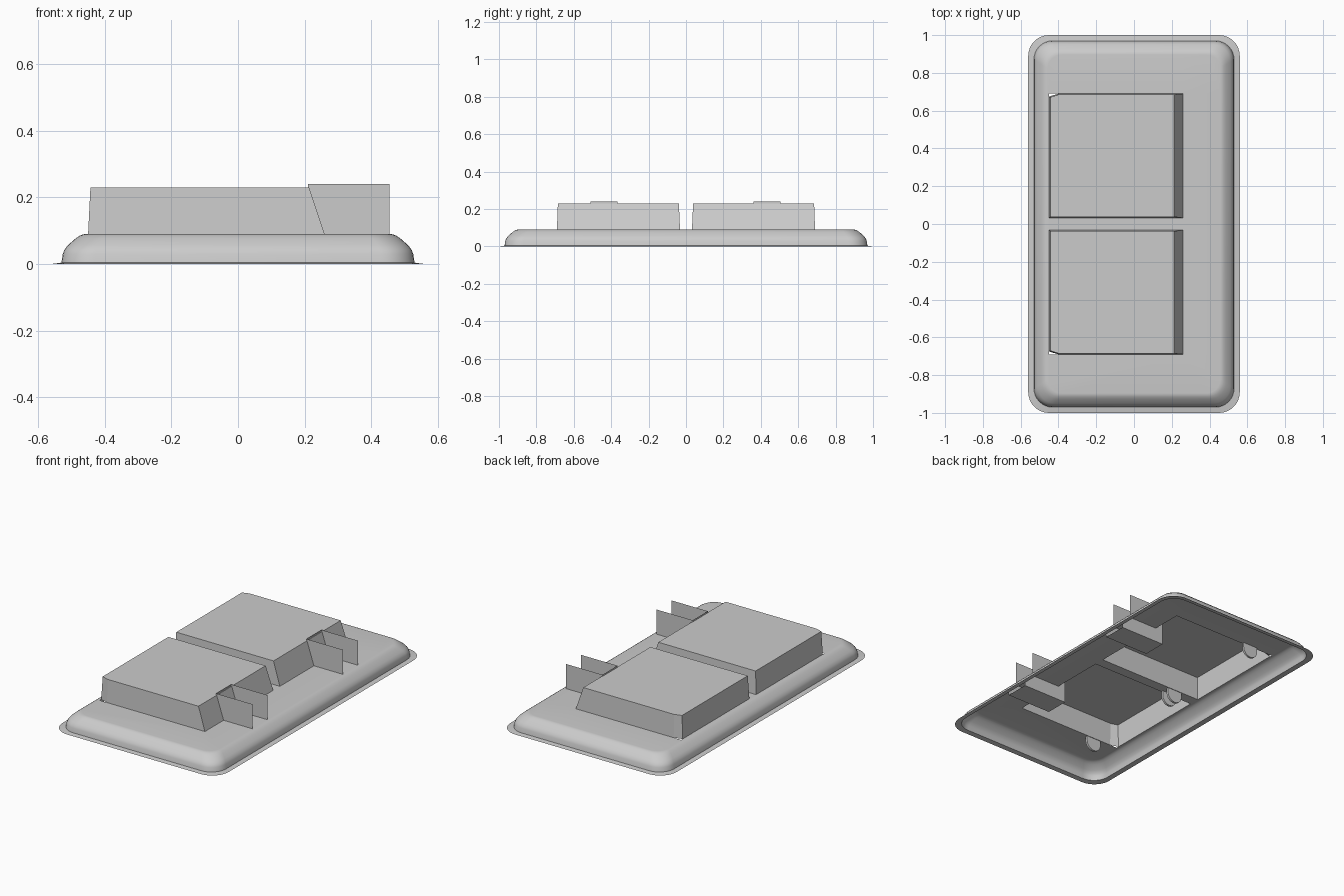
import bpy, bmesh, math
from mathutils import Vector

cube = bpy.data.objects.get("Cube")
if cube:
    bpy.data.objects.remove(cube, do_unlink=True)

grey = bpy.data.materials.new("plain grey")
grey.use_nodes = True
grey.diffuse_color = (0.6, 0.6, 0.6, 1)
grey.node_tree.nodes["Principled BSDF"].inputs["Base Color"].default_value = (0.6, 0.6, 0.6, 1)


def finish(bm, name, smooth=False):
    mesh = bpy.data.meshes.new(name)
    bm.to_mesh(mesh)
    bm.free()
    obj = bpy.data.objects.new(name, mesh)
    bpy.context.collection.objects.link(obj)
    mesh.materials.append(grey)
    if smooth:
        bpy.ops.object.select_all(action='DESELECT')
        obj.select_set(True)
        bpy.context.view_layer.objects.active = obj
        bpy.ops.object.shade_smooth_by_angle(angle=math.radians(40))
    return obj


def bridge(bm, low, high):
    n = len(low)
    for i in range(n):
        j = (i + 1) % n
        bm.faces.new((low[i], low[j], high[j], high[i]))


def rounded_ring(bm, half_x, half_y, r, z, steps=8):
    verts = []
    for q, (sx, sy) in enumerate(((1, 1), (-1, 1), (-1, -1), (1, -1))):
        for i in range(steps + 1):
            a = (q + i / steps) * math.pi / 2
            verts.append(bm.verts.new((sx * (half_x - r) + r * math.cos(a),
                                       sy * (half_y - r) + r * math.sin(a), z)))
    return verts


# Hollow base: thin flange, rounded side wall and flat top
LEFT, RIGHT, INNER, OUTER, DECK, TOP = -0.45, 0.26, 0.032, 0.69, 0.09, 0.23
bm = bmesh.new()
profile = [(0, 0), (0.03, 0.004), (0.034, 0.03), (0.039, 0.043), (0.05, 0.057),
           (0.073, 0.077), (0.085, 0.085), (0.095, 0.089), (0.104, DECK)]
rings = [rounded_ring(bm, 0.56 - d, 1 - d, 0.11 - d * 0.35, z) for d, z in profile]
for low, high in zip(rings, rings[1:]):
    bridge(bm, low, high)
bm.faces.new(rings[-1])

# Openings in the flat top beneath the two blocks
cuts = [((x, 0, 0), (1, 0, 0)) for x in (LEFT, RIGHT)]
cuts += [((0, y, 0), (0, 1, 0)) for y in (-OUTER, -INNER, INNER, OUTER)]
for co, normal in cuts:
    deck = [f for f in bm.faces if all(abs(v.co.z - DECK) < 1e-5 for v in f.verts)]
    geom = set(deck)
    for f in deck:
        geom.update(f.edges)
        geom.update(f.verts)
    bmesh.ops.bisect_plane(bm, geom=list(geom), plane_co=co, plane_no=normal)
holes = []
for f in bm.faces:
    c = f.calc_center_median()
    if c.z > DECK - 1e-5 and LEFT < c.x < RIGHT and INNER < abs(c.y) < OUTER:
        holes.append(f)
bmesh.ops.delete(bm, geom=holes, context='FACES')
finish(bm, "base", True)


def block(name, side):
    # Open-bottomed block with one sloping end
    bm = bmesh.new()
    low = [(LEFT, INNER), (RIGHT, INNER), (RIGHT, OUTER), (-0.40, OUTER), (LEFT, 0.675)]
    high = [(-0.443, 0.038), (0.213, 0.038), (0.213, 0.685), (-0.40, 0.685), (-0.443, 0.671)]
    if side < 0:
        low.reverse()
        high.reverse()
    a = [bm.verts.new((x, side * y, DECK)) for x, y in low]
    b = [bm.verts.new((x, side * y, TOP)) for x, y in high]
    bridge(bm, a, b)
    bm.faces.new(b)
    finish(bm, name)


def channel(name, y0, y1):
    # Open channel: two upright side plates, end wall and floor
    outline = [(0.21, 0.003), (0.51, 0.003), (0.51, 0.05), (0.455, 0.088),
               (0.455, 0.24), (0.21, 0.24)]
    bm = bmesh.new()
    a = [bm.verts.new((x, y0, z)) for x, z in outline]
    b = [bm.verts.new((x, y1, z)) for x, z in outline]
    bm.faces.new(a)
    bm.faces.new(b[::-1])
    bm.faces.new((a[1], a[0], b[0], b[1]))
    bm.faces.new((a[0], a[5], b[5], b[0]))
    finish(bm, name)


def clip(name, y0, y1):
    # Hanging tab with a half-round lower end
    bm = bmesh.new()
    arc = [(-0.28 + 0.05 * math.cos(a), 0.06 + 0.05 * math.sin(a))
           for a in (math.pi * (1 + i / 10) for i in range(11))]
    outline = [(-0.33, DECK - 0.001)] + arc + [(-0.23, DECK - 0.001)]
    a = [bm.verts.new((x, y0, z)) for x, z in outline]
    face = bm.faces.new(a)
    out = bmesh.ops.extrude_face_region(bm, geom=[face], use_keep_orig=True)
    moved = [v for v in out["geom"] if isinstance(v, bmesh.types.BMVert)]
    bmesh.ops.translate(bm, verts=moved, vec=Vector((0, y1 - y0, 0)))
    bmesh.ops.recalc_face_normals(bm, faces=bm.faces)
    finish(bm, name, True)


for label, side in (("front", -1), ("back", 1)):
    block(label + "_block", side)
    clip(label + "_outer_clip", side * 0.692, side * 0.705)
    clip(label + "_inner_clip", side * 0.03, side * 0.017)
channel("front_channel", -0.51, -0.365)
channel("back_channel", 0.36, 0.505)
